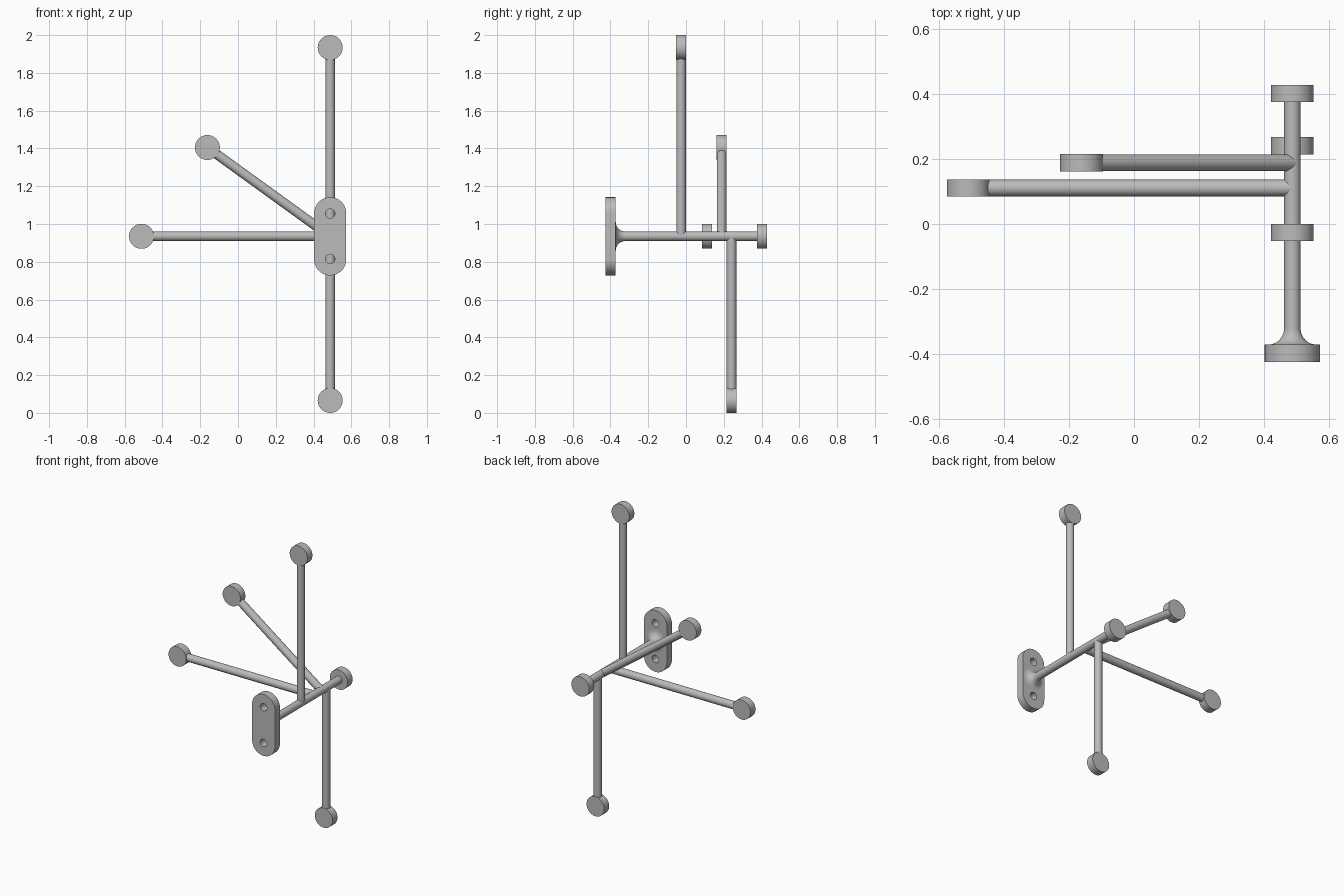
import bpy, bmesh, math
from math import sin, cos, pi
from mathutils import Vector, Matrix

if "Cube" in bpy.data.objects:
    bpy.data.objects.remove(bpy.data.objects["Cube"], do_unlink=True)

ROD_R, DISC_R, THICK = 0.0255, 0.066, 0.053
HUB_X, HUB_Z = 0.488, 0.935
PLATE_BACK = -0.372

grey = bpy.data.materials.new("plain_grey")
grey.use_nodes = True
grey.diffuse_color = (0.5, 0.5, 0.5, 1)
grey.node_tree.nodes["Principled BSDF"].inputs["Base Color"].default_value = (0.5, 0.5, 0.5, 1)


def finish(obj):
    obj.data.materials.append(grey)
    bpy.ops.object.select_all(action="DESELECT")
    obj.select_set(True)
    bpy.context.view_layer.objects.active = obj
    if obj.type == "CURVE":
        bpy.ops.object.convert(target="MESH")
    bpy.ops.object.shade_smooth_by_angle(angle=math.radians(35))


def link(name, data):
    obj = bpy.data.objects.new(name, data)
    bpy.context.scene.collection.objects.link(obj)
    return obj


def cylinder(name, start, end, radius, sides):
    """Capped cylinder between two points."""
    start, end = Vector(start), Vector(end)
    axis = end - start
    turn = axis.to_track_quat("Z", "Y").to_matrix().to_4x4()
    bm = bmesh.new()
    bmesh.ops.create_cone(bm, cap_ends=True, segments=sides, radius1=radius, radius2=radius,
                          depth=axis.length,
                          matrix=Matrix.Translation((start + end) / 2) @ turn)
    mesh = bpy.data.meshes.new(name)
    bm.to_mesh(mesh)
    bm.free()
    finish(link(name, mesh))


def disc(name, x, y, z):
    cylinder(name, (x, y - THICK / 2, z), (x, y + THICK / 2, z), DISC_R, 48)


# Wall plate: rounded slot outline with two screw holes
def loop(curve, points):
    spline = curve.splines.new("POLY")
    spline.points.add(len(points) - 1)
    for p, (x, y) in zip(spline.points, points):
        p.co = (x, y, 0, 1)
    spline.use_cyclic_u = True


plate = bpy.data.curves.new("wall_plate", "CURVE")
plate.dimensions = "2D"
plate.fill_mode = "BOTH"
plate.extrude = THICK / 2
END_R, END_Z, HOLE_R, HOLE_Z = 0.085, 0.122, 0.025, 0.12
loop(plate, [(END_R * cos(i * pi / 24), END_R * sin(i * pi / 24) + (END_Z if side == 0 else -END_Z))
             for side in (0, 1) for i in range(24 * side, 24 * side + 25)])
for z in (-HOLE_Z, HOLE_Z):
    loop(plate, [(HOLE_R * cos(i * pi / 12), HOLE_R * sin(i * pi / 12) + z) for i in range(24)])
plate_obj = link("wall_plate", plate)
plate_obj.rotation_euler.x = pi / 2
plate_obj.location = (HUB_X, PLATE_BACK - THICK / 2, HUB_Z)
finish(plate_obj)

# Main rod: revolved profile that flares out to meet the plate
FLARE = 0.05
profile = [(ROD_R + FLARE * (1 - sin(a)), PLATE_BACK + FLARE * (1 - cos(a)))
           for a in (i * pi / 20 for i in range(11))]
profile.append((ROD_R, 0.40))
bm = bmesh.new()
verts = [bm.verts.new((HUB_X + r, y, HUB_Z)) for r, y in profile]
edges = [bm.edges.new(pair) for pair in zip(verts, verts[1:])]
bmesh.ops.spin(bm, geom=verts + edges, cent=(HUB_X, 0, HUB_Z), axis=(0, 1, 0),
               angle=2 * pi, steps=32)
bmesh.ops.remove_doubles(bm, verts=bm.verts, dist=0.0001)
bmesh.ops.holes_fill(bm, edges=[e for e in bm.edges if e.is_boundary])
bmesh.ops.recalc_face_normals(bm, faces=bm.faces)
mesh = bpy.data.meshes.new("main_rod")
bm.to_mesh(mesh)
bm.free()
finish(link("main_rod", mesh))
disc("main_rod_end_disc", HUB_X, 0.402, HUB_Z)

# Four arms fanned around the main rod, each with an end disc
arms = {
    "upper": (HUB_X, -0.026, 1.934),
    "side": (-0.511, 0.111, HUB_Z),
    "slanted": (-0.162, 0.189, 1.405),
    "lower": (HUB_X, 0.241, 0.066),
}
for name, (x, y, z) in arms.items():
    cylinder(name + "_arm", (HUB_X, y, HUB_Z), (x, y, z), ROD_R, 32)
    disc(name + "_arm_disc", x, y, z)
